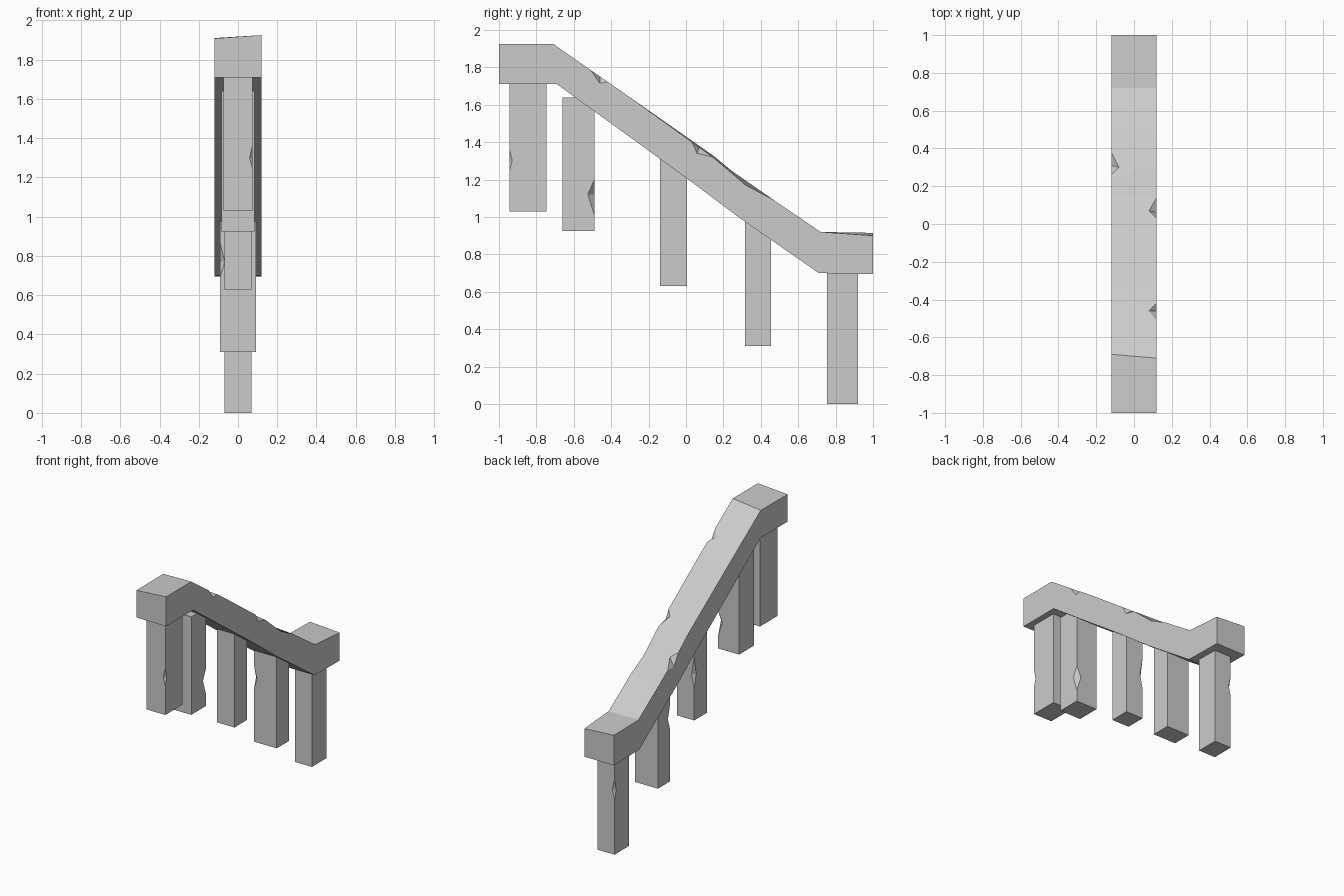
import bpy
import bmesh
from mathutils import Vector
from mathutils.geometry import intersect_point_line

cube = bpy.data.objects.get("Cube")
if cube:
    bpy.data.objects.remove(cube, do_unlink=True)

GREY = (0.6, 0.6, 0.6, 1)
stone = bpy.data.materials.new("grey_stone")
stone.use_nodes = True
stone.diffuse_color = GREY
stone.node_tree.nodes["Principled BSDF"].inputs["Base Color"].default_value = GREY


def along(edge, point):
    """Closest point on an edge, as position, factor and distance."""
    p, q = edge.verts[0].co, edge.verts[1].co
    fac = min(max(intersect_point_line(point, p, q)[1], 0), 1)
    spot = p.lerp(q, fac)
    return spot, fac, (spot - point).length


def chip(bm, start, end, apexes):
    """Knock a two-facet chip out of the edge running through start and end."""
    start, end = Vector(start), Vector(end)
    apexes = [Vector(p) for p in apexes]
    bm.normal_update()
    edge = min(bm.edges, key=lambda e: along(e, start)[2] + along(e, end)[2])
    spots = sorted((along(edge, p) for p in (start, end)), key=lambda s: s[1])
    first, last = edge.verts
    a = bmesh.utils.edge_split(edge, first, 0.5)[1]
    b = bmesh.utils.edge_split(bm.edges.get((a, last)), a, 0.5)[1]
    a.co, b.co = spots[0][0], spots[1][0]
    middle = bm.edges.get((a, b))
    tips, loops = [], []
    for face in middle.link_faces:
        plane, normal = face.verts[0].co.copy(), face.normal.copy()
        point = min(apexes, key=lambda p: abs((p - plane).dot(normal)))
        apexes.remove(point)
        tip = bm.verts.new(point)
        verts = list(face.verts)
        i, j = sorted((verts.index(a), verts.index(b)))
        verts.insert(j if j - i == 1 else len(verts), tip)
        tips.append(tip)
        loops.append(verts)
    bm.edges.remove(middle)
    for verts in loops + [[a] + tips, [b] + tips]:
        bm.faces.new(verts)


def finish(bm, name):
    bmesh.ops.recalc_face_normals(bm, faces=bm.faces[:])
    mesh = bpy.data.meshes.new(name)
    bm.to_mesh(mesh)
    bm.free()
    mesh.materials.append(stone)
    obj = bpy.data.objects.new(name, mesh)
    bpy.context.collection.objects.link(obj)


# Sloping rail: two slightly different side outlines bridged together
W = 0.12
under = [(1, 0.695), (0.71, 0.70), (0.28, 1.0), (0, 1.21), (-0.69, 1.71), (-1, 1.71)]
left_top = [(-1, 1.925), (-0.71, 1.925), (-0.3, 1.64), (0.15, 1.315),
            (0.32, 1.17), (0.47, 1.09), (0.72, 0.92), (1, 0.90)]
right_top = [(-1, 1.908), (-0.69, 1.91), (-0.3, 1.64), (0.15, 1.325),
             (0.24, 1.25), (0.47, 1.09), (0.72, 0.92), (1, 0.915)]
bm = bmesh.new()
left = [bm.verts.new((W, y, z)) for y, z in left_top + under]
right = [bm.verts.new((-W, y, z)) for y, z in right_top + under]
bm.faces.new(left)
bm.faces.new(right[::-1])
for i in range(len(left)):
    bm.faces.new((left[i - 1], left[i], right[i], right[i - 1]))
chip(bm, (W, -0.51, 1.79), (W, -0.42, 1.72),
     [(0.08, -0.46, 1.751), (W, -0.46, 1.715)])
chip(bm, (W, 0.03, 1.40), (W, 0.14, 1.32),
     [(0.08, 0.07, 1.373), (W, 0.06, 1.34)])
chip(bm, (-W, 0.26, 1.236), (-W, 0.38, 1.153),
     [(-0.08, 0.30, 1.207), (-W, 0.31, 1.15)])
finish(bm, "sloping_rail")

# Posts: half width, y range, z range, then the chipped corner:
# x side, y side, chip bottom / tip / top heights, chip depth
posts = [
    (0.075, -0.945, -0.745, 1.03, 1.80, 1, -1, 1.24, 1.30, 1.37, 0.016),
    (0.085, -0.66, -0.49, 0.925, 1.64, 1, 1, 1.01, 1.12, 1.20, 0.035),
    (0.07, -0.14, 0.005, 0.63, 1.34, -1, 1, 0.86, 0.96, 1.09, 0.022),
    (0.092, 0.315, 0.455, 0.31, 1.03, -1, -1, 0.69, 0.77, 0.87, 0.025),
    (0.068, 0.755, 0.92, 0.0, 0.80, -1, 1, 0.39, 0.47, 0.55, 0.018),
]
for n, (h, y0, y1, z0, z1, sx, sy, low, tip, high, d) in enumerate(posts, 1):
    bm = bmesh.new()
    bmesh.ops.create_cube(bm, size=1)
    for v in bm.verts:
        v.co = (v.co.x * 2 * h, y1 if v.co.y > 0 else y0, z1 if v.co.z > 0 else z0)
    x, y = sx * h, (y1 if sy > 0 else y0)
    chip(bm, (x, y, low), (x, y, high), [(x - sx * d, y, tip), (x, y - sy * d, tip)])
    finish(bm, f"post_{n}")
